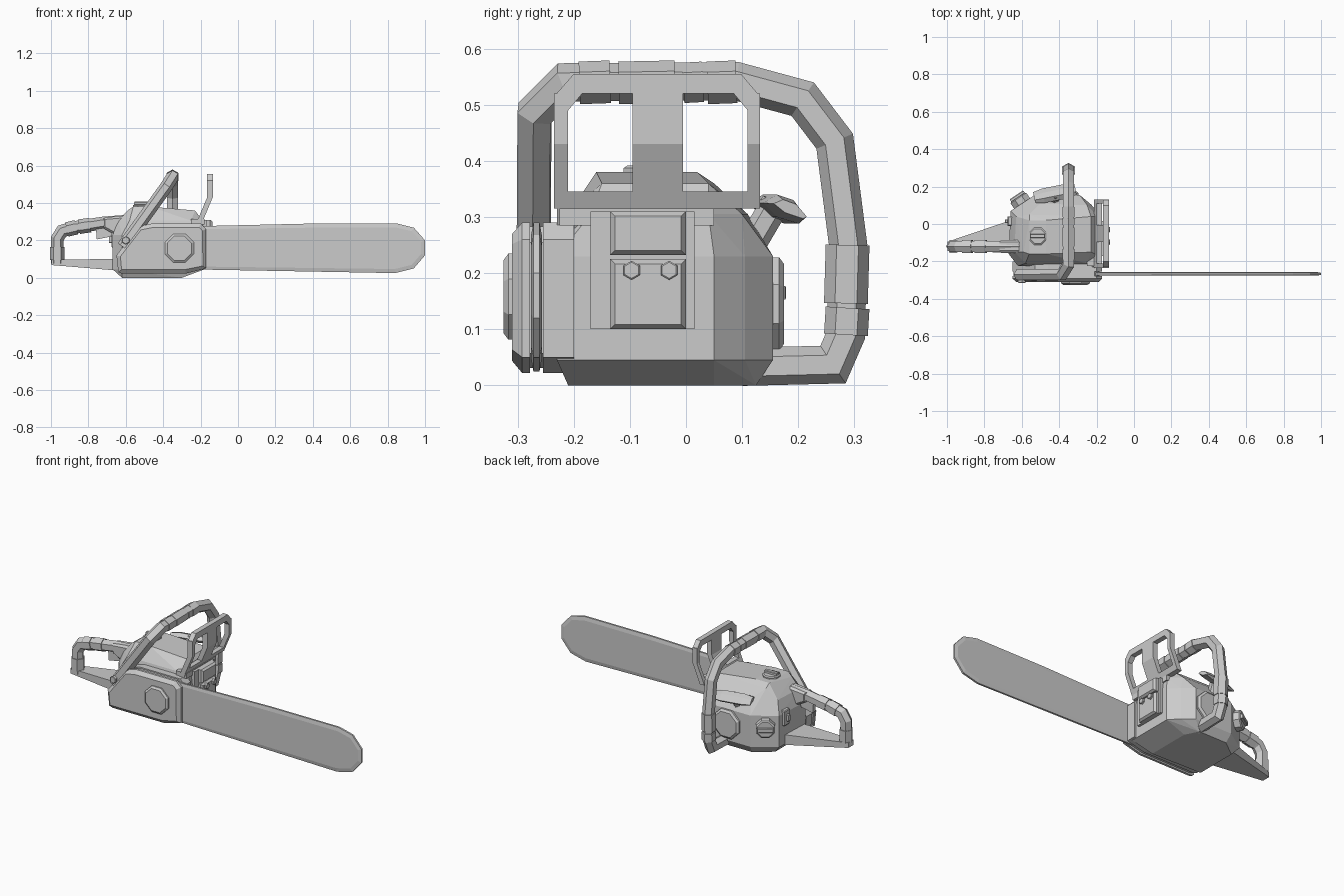
import bpy, bmesh
from math import cos, sin, pi
from mathutils import Vector, Matrix

cube = bpy.data.objects.get("Cube")
if cube:
    bpy.data.objects.remove(cube, do_unlink=True)

grey = bpy.data.materials.new("plain grey")
grey.use_nodes = True
COLOUR = (0.6, 0.6, 0.6, 1)
grey.diffuse_color = COLOUR
grey.node_tree.nodes["Principled BSDF"].inputs["Base Color"].default_value = COLOUR

AXES = {"x": lambda u, v, w: (w, u, v),
        "y": lambda u, v, w: (u, w, v),
        "z": lambda u, v, w: (u, v, w)}


def finish(name, bm):
    bmesh.ops.recalc_face_normals(bm, faces=bm.faces)
    mesh = bpy.data.meshes.new(name)
    bm.to_mesh(mesh)
    bm.free()
    mesh.materials.append(grey)
    obj = bpy.data.objects.new(name, mesh)
    bpy.context.collection.objects.link(obj)
    return obj


def prism(name, outline, axis, lo, hi, chamfer=0.0, depth=None, ends="both", matrix=None):
    """Extrude an outline along an axis, with chamfered end caps."""
    depth = chamfer if depth is None else depth
    a = lo + (depth if ends in ("both", "lo") else 0)
    b = hi - (depth if ends in ("both", "hi") else 0)
    bm = bmesh.new()
    rings = [[bm.verts.new(AXES[axis](u, v, w)) for u, v in outline] for w in (a, b)]
    caps = [bm.faces.new(r) for r in rings]
    n = len(outline)
    for i in range(n):
        j = (i + 1) % n
        bm.faces.new((rings[0][i], rings[0][j], rings[1][j], rings[1][i]))
    bmesh.ops.recalc_face_normals(bm, faces=bm.faces)
    if chamfer:
        chosen = {"both": caps, "lo": caps[:1], "hi": caps[1:]}[ends]
        bmesh.ops.inset_individual(bm, faces=chosen, thickness=chamfer, depth=depth)
    if matrix:
        bm.transform(matrix)
    return finish(name, bm)


def box(name, x, y, z, chamfer=0.0):
    rect = [(x[0], y[0]), (x[1], y[0]), (x[1], y[1]), (x[0], y[1])]
    return prism(name, rect, "z", z[0], z[1], chamfer)


def hull(name, rings):
    """Faceted solid around outlines stacked in height."""
    bm = bmesh.new()
    for z, pts in rings:
        for x, y in pts:
            bm.verts.new((x, y, z))
    res = bmesh.ops.convex_hull(bm, input=bm.verts)
    loose = [v for v in res["geom_interior"] if isinstance(v, bmesh.types.BMVert)]
    bmesh.ops.delete(bm, geom=loose, context="VERTS")
    bmesh.ops.dissolve_limit(bm, angle_limit=0.02, verts=bm.verts, edges=bm.edges)
    return finish(name, bm)


def tube(name, path, radius, side, sides=6):
    """Mitred faceted tube; side is a vector across the first segment."""
    path = [Vector(p) for p in path]
    dirs = [(q - p).normalized() for p, q in zip(path, path[1:])]
    across = Vector(side)
    up = dirs[0].cross(across).normalized()
    ring = [path[0] + radius * (cos(a) * up + sin(a) * across)
            for a in (2 * pi * k / sides for k in range(sides))]
    bm = bmesh.new()
    rows = [[bm.verts.new(p) for p in ring]]
    for i, d in enumerate(dirs):
        plane = d + dirs[i + 1] if i + 1 < len(dirs) else d
        ring = [p + d * ((path[i + 1] - p).dot(plane) / d.dot(plane)) for p in ring]
        rows.append([bm.verts.new(p) for p in ring])
    for r, s in zip(rows, rows[1:]):
        for k in range(sides):
            m = (k + 1) % sides
            bm.faces.new((r[k], r[m], s[m], s[k]))
    bm.faces.new(rows[0])
    bm.faces.new(rows[-1])
    return finish(name, bm)


def ngon(r, n=8):
    return [(r * cos(2 * pi * (k + 0.5) / n), r * sin(2 * pi * (k + 0.5) / n)) for k in range(n)]


def cap(name, loc, direction, r, h, rib=False, sides=8):
    """Faceted round cap, with an optional grip rib across it."""
    turn = Vector(direction).to_track_quat("Z", "Y").to_matrix().to_4x4()
    place = Matrix.Translation(loc) @ turn
    prism(name, ngon(r, sides), "z", -h, h, r * 0.15, r * 0.1, "hi", place)
    if rib:
        w, t = r * 0.8, r * 0.22
        prism(name + "_rib", [(-w, -t), (w, -t), (w, t), (-w, t)], "z", 0, h + 0.015,
              0.004, matrix=place)


# Engine body
waist = [(-0.18, -0.23), (-0.18, 0.05), (-0.23, 0.105), (-0.29, 0.155), (-0.53, 0.155),
         (-0.66, 0.07), (-0.67, -0.16), (-0.62, -0.225)]
sole = [(-0.30, -0.21), (-0.30, 0.05), (-0.34, 0.125), (-0.52, 0.125), (-0.62, 0.05), (-0.62, -0.2)]
shoulder = [(-0.19, -0.17), (-0.19, 0.04), (-0.25, 0.10), (-0.50, 0.11), (-0.63, 0.04),
            (-0.64, -0.15), (-0.58, -0.21), (-0.25, -0.21)]
hull("engine_body", [
    (0.0, sole), (0.045, waist), (0.23, waist), (0.305, shoulder),
    (0.36, [(-0.23, -0.15), (-0.23, 0.04), (-0.56, 0.05), (-0.59, -0.15)]),
    (0.38, [(-0.47, -0.16), (-0.47, 0.02), (-0.56, 0.02), (-0.56, -0.16)])])

# Muffler with lid and bolts
prism("muffler_frame", [(-0.17, 0.1), (0.015, 0.1), (0.015, 0.31), (-0.17, 0.31)], "x", -0.25, -0.165)
prism("muffler", [(-0.135, 0.1), (0.0, 0.1), (0.0, 0.225), (-0.135, 0.225)], "x", -0.2, -0.14, 0.012)
prism("muffler_lid", [(-0.135, 0.232), (0.0, 0.232), (0.0, 0.31), (-0.135, 0.31)], "x", -0.2, -0.137, 0.012)
for i, y in enumerate((-0.097, -0.03)):
    cap(f"muffler_bolt_{i + 1}", (-0.137, y, 0.205), (1, 0, 0), 0.017, 0.008, sides=6)

# Clutch cover, in two halves either side of the guide bar
cover = [(-0.64, 0.03), (-0.65, 0.12), (-0.53, 0.275), (-0.46, 0.29), (-0.2, 0.29),
         (-0.17, 0.26), (-0.17, 0.05), (-0.28, 0.022), (-0.62, 0.022)]
prism("clutch_cover", cover, "y", -0.31, -0.278, 0.022, 0.018, "lo")
prism("clutch_cover_inner", cover, "y", -0.255, -0.2)
prism("clutch_cover_core", [(x * 0.96 - 0.02, z * 0.94 + 0.01) for x, z in cover], "y", -0.28, -0.25)
cap("clutch_cap", (-0.313, -0.308, 0.158), (0, -1, 0), 0.083, 0.017)
cap("cover_bolt", (-0.6, -0.308, 0.2), (0, -1, 0), 0.022, 0.008, sides=6)

# Guide bar
prism("guide_bar", [(-0.25, 0.275), (-0.25, 0.045), (0.84, 0.025), (0.94, 0.05), (1.0, 0.12),
                    (1.0, 0.2), (0.94, 0.268), (0.85, 0.29), (0.4, 0.29)],
      "y", -0.276, -0.257, 0.022, 0.004)


# Hand guard: posts and rails following one bent side profile
def guard_x(z):
    return -0.15 if z > 0.43 else -0.15 - (0.43 - z) * 0.42


def guard_piece(name, y0, y1, z0, z1):
    zs = [z0] + ([0.43] if z0 < 0.43 < z1 else []) + [z1]
    side = [(guard_x(z) - 0.015, z) for z in zs] + [(guard_x(z) + 0.015, z) for z in reversed(zs)]
    prism(name, side, "y", y0, y1)


guard_piece("guard_right_post", -0.235, -0.21, 0.315, 0.52)
guard_piece("guard_middle_post", -0.095, -0.005, 0.315, 0.53)
guard_piece("guard_left_post", 0.11, 0.132, 0.315, 0.52)
guard_piece("guard_lower_rail", -0.235, 0.132, 0.315, 0.345)
prism("guard_top_rail", [(-0.235, 0.515), (-0.2, 0.555), (0.098, 0.555), (0.132, 0.515), (0.132, 0.49),
                         (0.11, 0.49), (0.085, 0.52), (-0.185, 0.52), (-0.21, 0.49), (-0.235, 0.49)],
      "x", -0.165, -0.135)
guard_piece("guard_foot", -0.23, -0.17, 0.165, 0.32)
box("guard_mount", (-0.25, -0.18), (-0.225, 0.05), (0.285, 0.315))

# Wrap-around front handle with grip sleeves
HX = -0.35
tube("front_handle", [(HX, 0.1, 0.033), (HX, 0.262, 0.037), (HX, 0.285, 0.09), (HX, 0.289, 0.25),
                      (HX, 0.265, 0.435), (HX, 0.208, 0.51), (HX, 0.09, 0.542), (HX, -0.215, 0.54),
                      (-0.385, -0.27, 0.485), (-0.615, -0.272, 0.165)], 0.034, (1, 0, 0))
for i, (a, b, r) in enumerate([(-0.19, -0.135, 0.038), (-0.12, -0.02, 0.038),
                               (-0.005, 0.03, 0.036), (0.038, 0.09, 0.038)]):
    tube(f"front_grip_{i + 1}", [(HX, a, 0.539), (HX, b, 0.541)], r, (1, 0, 0))
for i, (a, b) in enumerate([(0.09, 0.138), (0.146, 0.25)]):
    tube(f"side_grip_{i + 1}", [(HX, 0.285, a), (HX, 0.288, b)], 0.039, (1, 0, 0))

# Rear handle loop, sleeves, trigger and lower plate
HY = -0.12
tube("rear_handle", [(-0.966, HY, 0.075), (-0.966, HY, 0.21), (-0.94, HY, 0.25), (-0.88, HY, 0.268),
                     (-0.72, HY, 0.293), (-0.56, HY, 0.305)], 0.034, (0, 1, 0))
for i, (p, q) in enumerate([((-0.966, 0.095), (-0.966, 0.165)), ((-0.915, 0.258), (-0.865, 0.27)),
                            ((-0.85, 0.273), (-0.79, 0.282))]):
    tube(f"rear_grip_{i + 1}", [(p[0], HY, p[1]), (q[0], HY, q[1])], 0.039, (0, 1, 0))
prism("trigger", [(-0.76, 0.27), (-0.755, 0.205), (-0.68, 0.22), (-0.66, 0.27)], "y", -0.132, -0.108)
prism("rear_handle_root", [(-0.72, 0.32), (-0.72, 0.265), (-0.64, 0.22), (-0.55, 0.22), (-0.55, 0.335),
                           (-0.64, 0.33)], "y", -0.155, -0.085, 0.012)
hull("rear_lower_plate", [
    (0.035, [(-0.6, -0.155), (-0.6, 0.04)]), (0.1, [(-0.6, -0.155), (-0.6, 0.04)]),
    (0.068, [(-0.998, -0.145), (-0.998, -0.095)]), (0.098, [(-0.998, -0.145), (-0.998, -0.095)])])

# Filler caps, starter housing and rear switch
cap("top_cap", (-0.515, -0.065, 0.38), (0, 0, 1), 0.05, 0.012, True)
cap("fuel_cap", (-0.605, 0.12, 0.165), (-0.55, 0.83, 0), 0.055, 0.028, True)
cap("starter_housing", (-0.38, 0.155, 0.145), (0, 1, 0), 0.09, 0.02)
box("rear_switch_plate", (-0.675, -0.64), (-0.01, 0.04), (0.16, 0.25), 0.005)
box("rear_switch", (-0.69, -0.66), (0.005, 0.025), (0.185, 0.225), 0.004)

# Pull handle of the starter
tube("pull_stem", [(-0.43, 0.11, 0.24), (-0.42, 0.16, 0.325)], 0.026, (1, 0, 0))
prism("pull_bar", [(0.125, 0.325), (0.15, 0.34), (0.18, 0.33), (0.203, 0.3), (0.19, 0.288), (0.15, 0.3)],
      "x", -0.535, -0.31, 0.009, 0.05,
      matrix=Matrix.Translation((-0.42, 0.16, 0)) @ Matrix.Rotation(0.2, 4, "Z")
      @ Matrix.Translation((0.42, -0.16, 0)))
